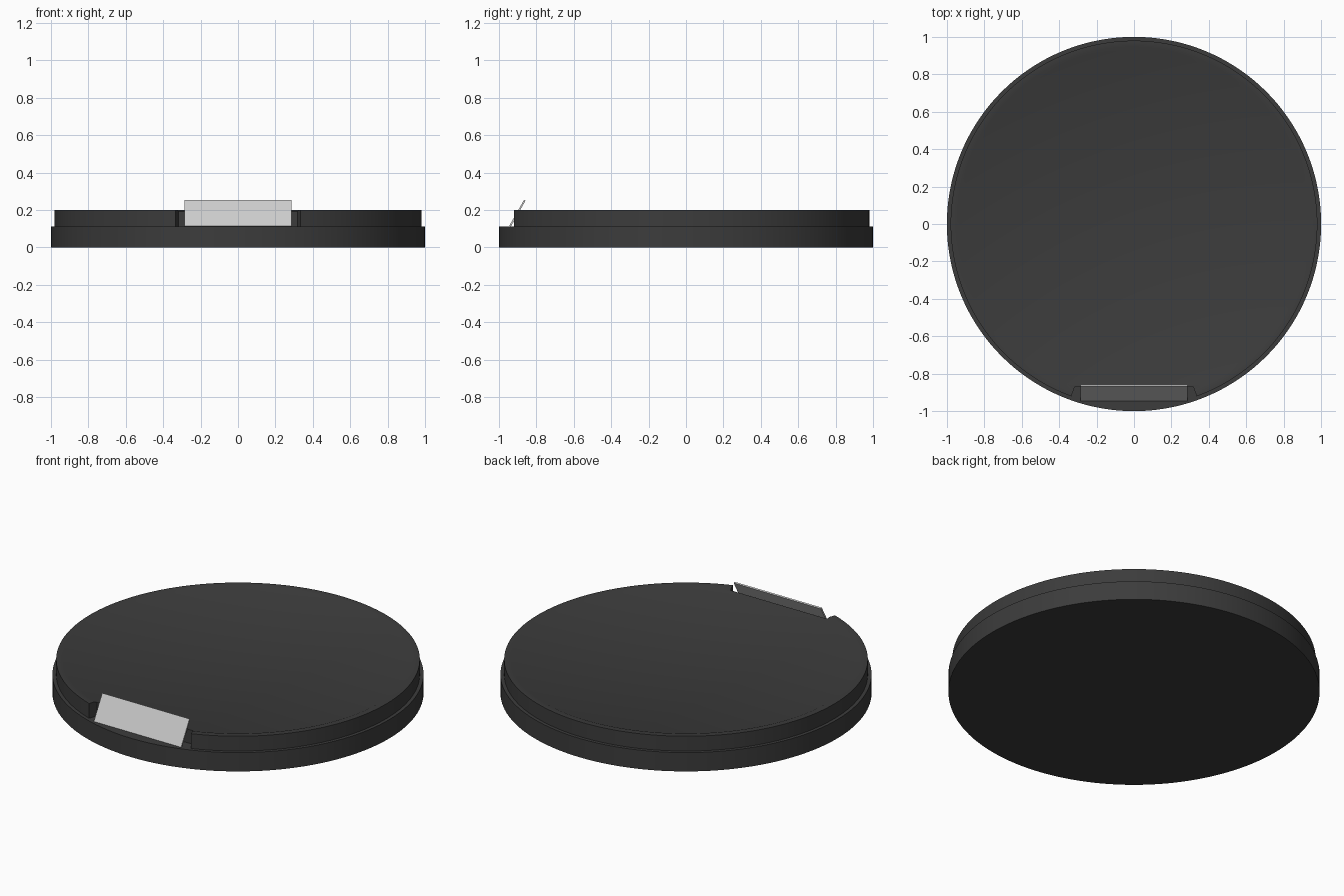
import bpy, bmesh, math

if "Cube" in bpy.data.objects:
    bpy.data.objects.remove(bpy.data.objects["Cube"])


def material(name, value):
    m = bpy.data.materials.new(name)
    m.diffuse_color = (value, value, value, 1)
    m.use_nodes = True
    m.node_tree.nodes["Principled BSDF"].inputs["Base Color"].default_value = m.diffuse_color
    return m


def finish(name, bm, mat, smooth=True):
    bmesh.ops.recalc_face_normals(bm, faces=bm.faces)
    me = bpy.data.meshes.new(name)
    bm.to_mesh(me)
    bm.free()
    me.materials.append(mat)
    ob = bpy.data.objects.new(name, me)
    bpy.context.collection.objects.link(ob)
    bpy.ops.object.select_all(action='DESELECT')
    bpy.context.view_layer.objects.active = ob
    ob.select_set(True)
    if smooth:
        bpy.ops.object.shade_smooth_by_angle(angle=math.radians(25))
    return ob


dark = material("dark_plastic", 0.045)
light = material("light_panel", 0.55)

RIM_Z = 0.112
GAP = math.radians(20)      # half angle of the front notch

# Base disc
bm = bmesh.new()
bmesh.ops.create_cone(bm, cap_ends=True, segments=144, radius1=1, radius2=1, depth=RIM_Z)
bmesh.ops.translate(bm, verts=bm.verts, vec=(0, 0, RIM_Z / 2))
finish("base_disc", bm, dark)

# Upper plate: shallow dished lid with raised rim, notched flat at the front
profile = [(0.928, RIM_Z), (0.928, 0.193), (0.945, 0.2), (0.98, 0.2), (0.98, RIM_Z)]
steps = 128
bm = bmesh.new()
rings = []
for i in range(steps + 1):
    a = -math.pi / 2 + GAP + (2 * math.pi - 2 * GAP) * i / steps
    rings.append([bm.verts.new((r * math.cos(a), r * math.sin(a), z)) for r, z in profile])
for a, b in zip(rings, rings[1:]):
    for k in range(1, 4):
        bm.faces.new((a[k], b[k], b[k + 1], a[k + 1]))
    bm.faces.new((a[4], b[4], b[0], a[0]))
bm.faces.new([r[1] for r in rings])                     # dish floor
bm.faces.new([r[0] for r in rings])                     # underside
bm.faces.new(rings[0])                                  # rim ends
bm.faces.new(rings[-1])
bm.faces.new((rings[0][0], rings[0][1], rings[-1][1], rings[-1][0]))  # notch wall
finish("upper_plate", bm, dark)

# Tilted light panel standing in the notch
bm = bmesh.new()
side = [(-0.945, 0.115), (-0.866, 0.254), (-0.858, 0.25), (-0.936, 0.112)]
face = bm.faces.new([bm.verts.new((-0.287, y, z)) for y, z in side])
ext = bmesh.ops.extrude_face_region(bm, geom=[face], use_keep_orig=True)
bmesh.ops.translate(bm, vec=(0.574, 0, 0),
                    verts=[v for v in ext["geom"] if isinstance(v, bmesh.types.BMVert)])
finish("tilted_panel", bm, light, smooth=False)
